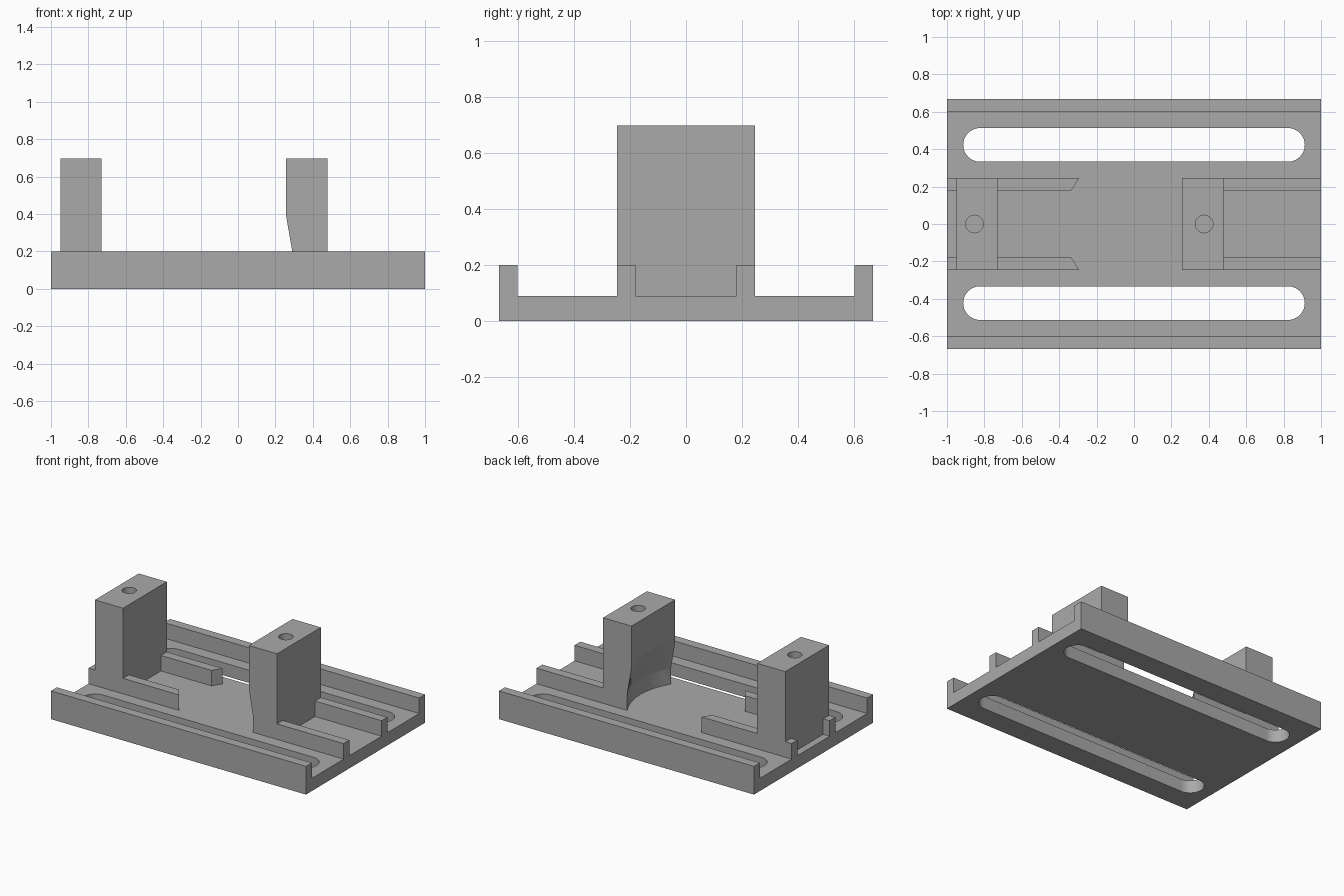
import bpy, bmesh, math

if "Cube" in bpy.data.objects:
    bpy.data.objects.remove(bpy.data.objects["Cube"], do_unlink=True)

GREY = (0.4, 0.4, 0.4, 1)
grey = bpy.data.materials.new("plain grey")
grey.use_nodes = True
grey.diffuse_color = GREY
grey.node_tree.nodes["Principled BSDF"].inputs["Base Color"].default_value = GREY

LENGTH, WIDTH = 1.0, 0.667      # half sizes of the tray
FLOOR, RAIL_TOP, TOWER_TOP = 0.09, 0.2, 0.697
INNER, OUTER = 0.18, 0.245      # inner rail edges; towers are as wide as OUTER


def loft(name, rings):
    """Solid skinned through closed rings with equal point counts."""
    bm = bmesh.new()
    loops = [[bm.verts.new(p) for p in ring] for ring in rings]
    n = len(loops[0])
    for a, b in zip(loops, loops[1:]):
        for i in range(n):
            j = (i + 1) % n
            bm.faces.new((a[i], a[j], b[j], b[i]))
    bm.faces.new(loops[0])
    bm.faces.new(loops[-1])
    bmesh.ops.recalc_face_normals(bm, faces=bm.faces)
    mesh = bpy.data.meshes.new(name)
    bm.to_mesh(mesh)
    bm.free()
    mesh.materials.append(grey)
    obj = bpy.data.objects.new(name, mesh)
    bpy.context.collection.objects.link(obj)
    return obj


def prism(name, outline, low, high):
    return loft(name, [[(x, y, z) for x, y in outline] for z in (low, high)])


def rectangle(x0, x1, y0, y1):
    return [(x0, y0), (x1, y0), (x1, y1), (x0, y1)]


def stadium(cx, cy, half, radius, steps=24):
    """Rounded slot outline; half = 0 gives a circle."""
    points = []
    for side in (1, -1):
        for i in range(steps + (half > 0)):
            a = math.pi * (i / steps - 0.5)
            points.append((cx + side * (half + radius * math.cos(a)),
                           cy + side * radius * math.sin(a)))
    return points


def cut(obj, cutters):
    for c in cutters:
        c.hide_render = True
        mod = obj.modifiers.new("cut", 'BOOLEAN')
        mod.operation = 'DIFFERENCE'
        mod.solver = 'EXACT'
        mod.object = c
    graph = bpy.context.evaluated_depsgraph_get()
    mesh = bpy.data.meshes.new_from_object(obj.evaluated_get(graph))
    obj.modifiers.clear()
    obj.data = mesh
    for c in cutters:
        bpy.data.objects.remove(c, do_unlink=True)


def soften(obj):
    obj.data.shade_smooth()
    obj.data.set_sharp_from_angle(angle=math.radians(15))


# Tray: channel profile with a long slot on each side
lip = WIDTH - 0.066
profile = [(-WIDTH, 0), (WIDTH, 0), (WIDTH, RAIL_TOP), (lip, RAIL_TOP), (lip, FLOOR),
           (-lip, FLOOR), (-lip, RAIL_TOP), (-WIDTH, RAIL_TOP)]
tray = loft("tray", [[(x, y, z) for y, z in profile] for x in (-LENGTH, LENGTH)])
cut(tray, [prism("slot_cutter", stadium(0, s * 0.423, 0.823, 0.09), -0.1, 0.4)
           for s in (1, -1)])
soften(tray)

# Inner guide rails, mirrored front to back
for s, side in ((-1, "front"), (1, "back")):
    prism(side + "_rail_stub", rectangle(-LENGTH, -0.95, s * INNER, s * OUTER), FLOOR, RAIL_TOP)
    prism(side + "_short_rail", [(-0.73, s * INNER), (-0.335, s * INNER),
                                 (-0.293, s * OUTER), (-0.73, s * OUTER)], FLOOR, RAIL_TOP)
    prism(side + "_end_rail", rectangle(0.478, LENGTH, s * INNER, s * OUTER), FLOOR, RAIL_TOP)

# Plain tower
plain_tower = prism("plain_tower", rectangle(-0.95, -0.73, -OUTER, OUTER), FLOOR, TOWER_TOP)


# Scooped tower: flat above, blending into a hollow arc at the foot
def tower_ring(z, edge, depth, steps=24):
    ring = []
    for i in range(steps + 1):
        t = 2 * i / steps - 1
        ring.append((edge + depth * (1 - t * t), t * OUTER, z))
    return ring + [(0.478, OUTER, z), (0.478, -OUTER, z)]


scooped_tower = loft("scooped_tower", [
    tower_ring(FLOOR, 0.29, 0.07), tower_ring(RAIL_TOP, 0.29, 0.07),
    tower_ring(0.385, 0.258, 0.022), tower_ring(0.44, 0.256, 0),
    tower_ring(TOWER_TOP, 0.256, 0)])

# Screw holes in the tower tops
for tower, x in ((plain_tower, -0.853), (scooped_tower, 0.375)):
    cut(tower, [prism("hole_cutter", stadium(x, 0, 0, 0.047, 16), 0.35, 0.9)])
    soften(tower)
